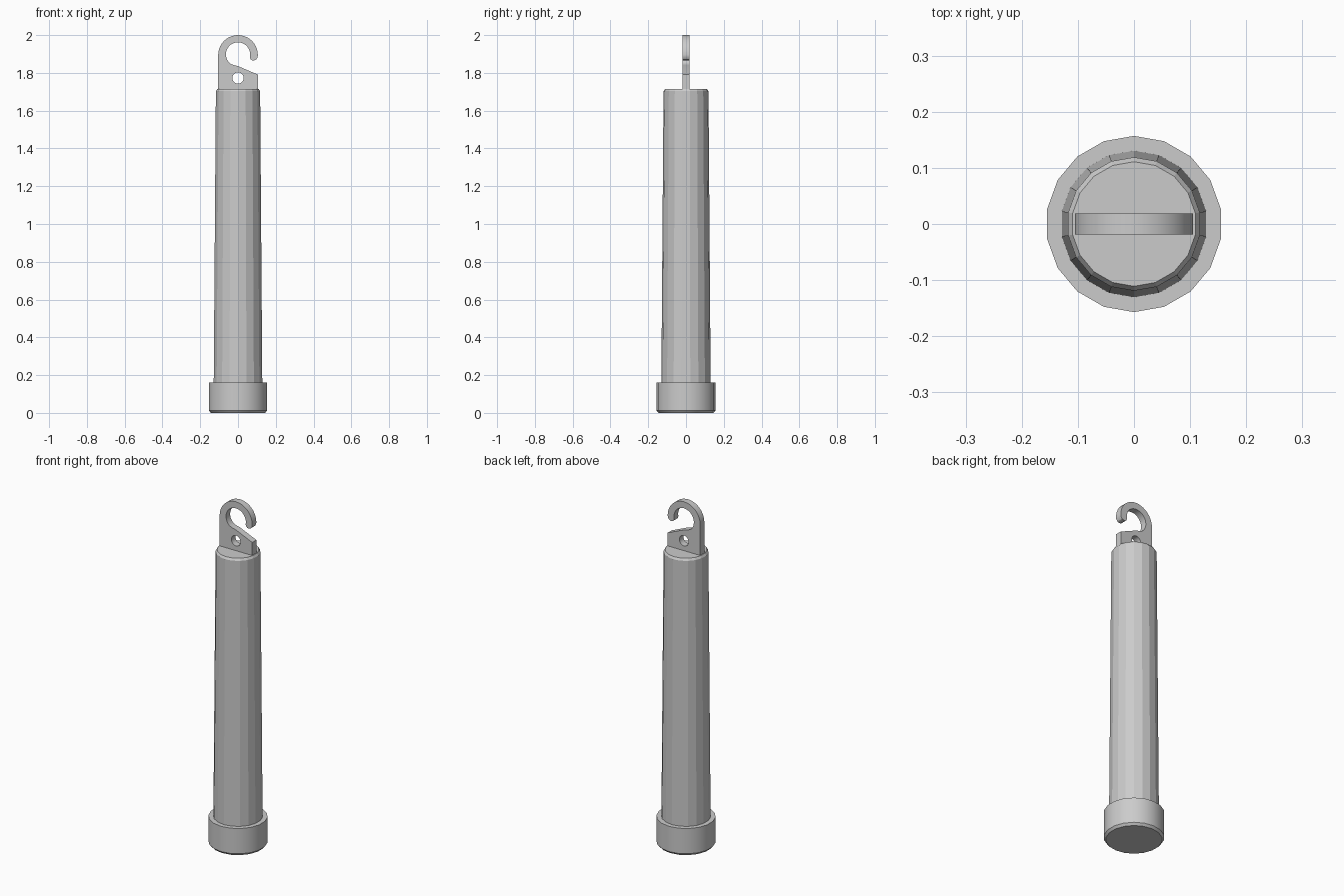
import bpy, bmesh, math

if "Cube" in bpy.data.objects:
    bpy.data.objects.remove(bpy.data.objects["Cube"])

SIDES = 18


def lathe(name, profile, smooth):
    """Closed solid of revolution from (radius, z) rings, bottom to top."""
    bm = bmesh.new()
    rings = []
    for r, z in profile:
        rings.append([bm.verts.new((r * math.cos(a), r * math.sin(a), z))
                      for a in (math.radians(90 + i * 360 / SIDES) for i in range(SIDES))])
    for lo, hi in zip(rings, rings[1:]):
        for i in range(SIDES):
            j = (i + 1) % SIDES
            bm.faces.new((lo[i], lo[j], hi[j], hi[i]))
    bm.faces.new(rings[0][::-1])
    bm.faces.new(rings[-1])
    mesh = bpy.data.meshes.new(name)
    bm.to_mesh(mesh)
    bm.free()
    obj = bpy.data.objects.new(name, mesh)
    bpy.context.collection.objects.link(obj)
    if smooth:
        select(obj)
        bpy.ops.object.shade_smooth_by_angle(angle=math.radians(30))
    return obj


def select(obj):
    bpy.ops.object.select_all(action='DESELECT')
    obj.select_set(True)
    bpy.context.view_layer.objects.active = obj


def arc(cx, cz, r, start, end, n):
    return [(cx + r * math.cos(math.radians(start + (end - start) * i / n)),
             cz + r * math.sin(math.radians(start + (end - start) * i / n)))
            for i in range(n + 1)]


# Base cap with a small bevel at the bottom
lathe("base_cap", [(0.146, 0.0), (0.157, 0.013), (0.157, 0.16)], True)

# Faceted, slightly tapered tube with bevelled top
lathe("tube", [(0.131, 0.10), (0.119, 1.703), (0.111, 1.715)], False)

# Flat hook: plate, slanted lip, inner arc, rounded tip, outer arc
outline = [(-0.105, 1.70), (0.105, 1.70), (0.105, 1.791), (0.0, 1.836), (-0.022, 1.841)]
outline += arc(0, 1.898, 0.064, 230, -12, 24)
outline += [(0.066, 1.873), (0.074, 1.867), (0.085, 1.866), (0.096, 1.871), (0.104, 1.883)]
outline += arc(0, 1.895, 0.105, 0, 180, 20)
hole = arc(0, 1.773, 0.030, 0, 345, 23)

curve = bpy.data.curves.new("hook", 'CURVE')
curve.dimensions = '2D'
curve.fill_mode = 'BOTH'
curve.extrude = 0.019
for pts in (outline, hole):
    sp = curve.splines.new('POLY')
    sp.points.add(len(pts) - 1)
    for p, (x, z) in zip(sp.points, pts):
        p.co = (x, z, 0, 1)
    sp.use_cyclic_u = True
hook = bpy.data.objects.new("hook", curve)
hook.rotation_euler.x = math.pi / 2
bpy.context.collection.objects.link(hook)
select(hook)
bpy.ops.object.convert(target='MESH')
hook = bpy.context.object

# Weld the curve's separate faces, then smooth the rounded edges
bm = bmesh.new()
bm.from_mesh(hook.data)
bmesh.ops.remove_doubles(bm, verts=bm.verts, dist=0.0002)
bmesh.ops.recalc_face_normals(bm, faces=bm.faces)
bm.to_mesh(hook.data)
bm.free()
bpy.ops.object.shade_smooth_by_angle(angle=math.radians(30))
